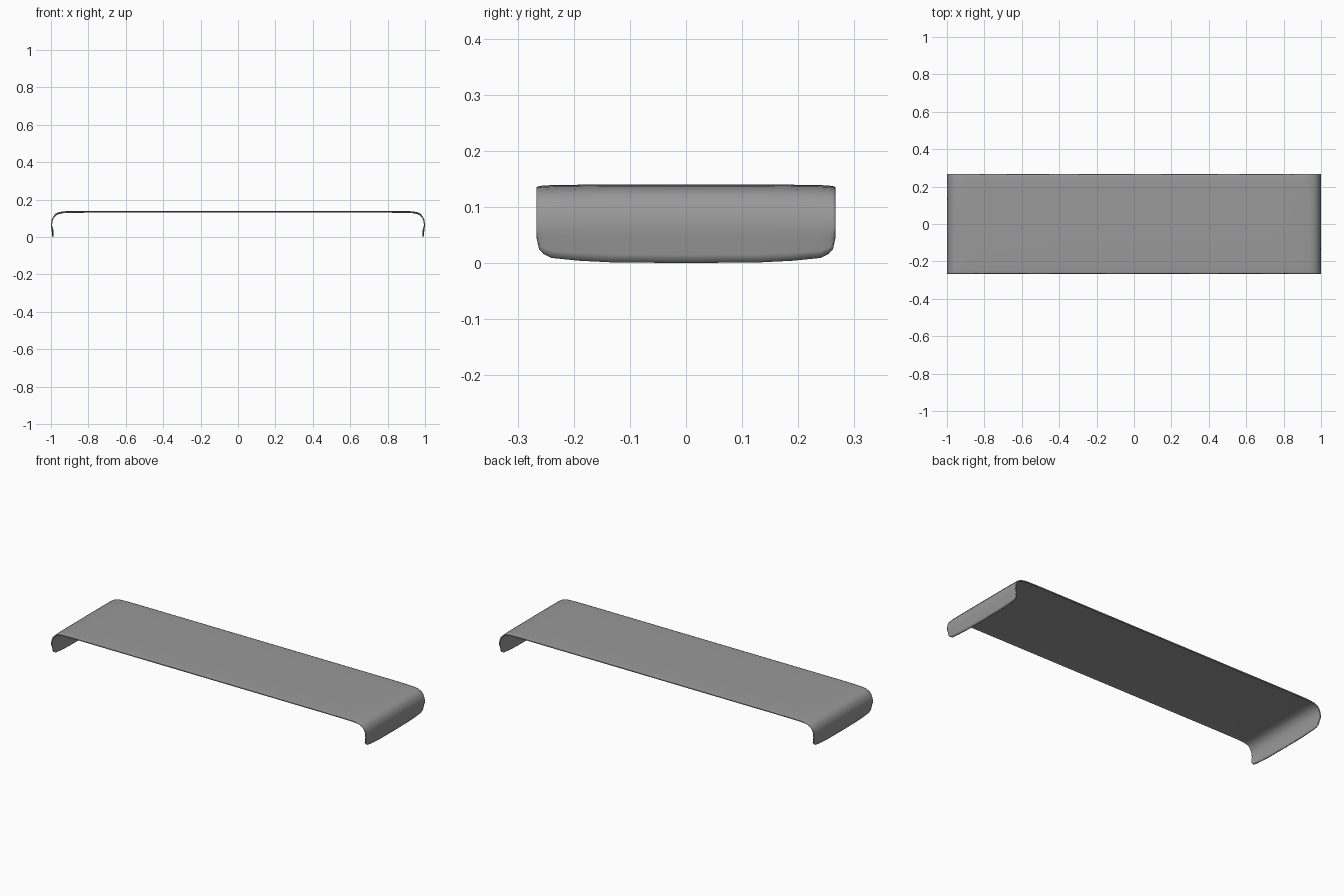
import bpy, bmesh

if "Cube" in bpy.data.objects:
    bpy.data.objects.remove(bpy.data.objects["Cube"])

# Outer bend of one end (x, z), from the flat deck down to the foot
BEND = [(0, .140), (.45, .140), (.80, .140), (.90, .139), (.935, .137),
        (.960, .132), (.977, .123), (.989, .109), (.996, .092), (.999, .075),
        (.9995, .060), (.998, .045), (.996, .030), (.994, .015), (.992, 0)]
# Stations across the width: y, height of the rounded foot edge, drop of the deck edge
STATIONS = [(0, 0, 0), (.13, .001, 0), (.19, .004, .0005), (.24, .009, .0012),
            (.254, .016, .002), (.262, .025, .003), (.266, .043, .0045)]
THICKNESS = .006
FOLD = .060     # height below which the foot is trimmed to the rounded edge


def both_sides(rows):
    return [(-r[0], *r[1:]) for r in rows[:0:-1]] + rows


def make_bent_sheet(name):
    bm = bmesh.new()
    rows = []
    for y, foot, drop in both_sides(STATIONS):
        row = []
        for x, z in both_sides(BEND):
            if z < FOLD:
                z = FOLD - (FOLD - z) * (FOLD - foot) / FOLD
            else:
                z -= drop * (z - FOLD) / (.14 - FOLD)
            row.append(bm.verts.new((x, y, z)))
        rows.append(row)
    for a, b in zip(rows, rows[1:]):
        for i in range(len(a) - 1):
            bm.faces.new((a[i], a[i + 1], b[i + 1], b[i]))
    mesh = bpy.data.meshes.new(name)
    bm.to_mesh(mesh)
    bm.free()
    obj = bpy.data.objects.new(name, mesh)
    bpy.context.collection.objects.link(obj)
    return obj


# Single bent sheet: deck with folded-down ends
shelf = make_bent_sheet("bent_riser_shelf")
solid = shelf.modifiers.new("thickness", 'SOLIDIFY')
solid.thickness = THICKNESS
solid.offset = -1

# Dark grey finish
finish = bpy.data.materials.new("dark_grey")
finish.diffuse_color = (.32, .32, .32, 1)
finish.use_nodes = True
finish.node_tree.nodes["Principled BSDF"].inputs["Base Color"].default_value = finish.diffuse_color
shelf.data.materials.append(finish)

bpy.context.view_layer.objects.active = shelf
shelf.select_set(True)
bpy.ops.object.shade_smooth_by_angle()
